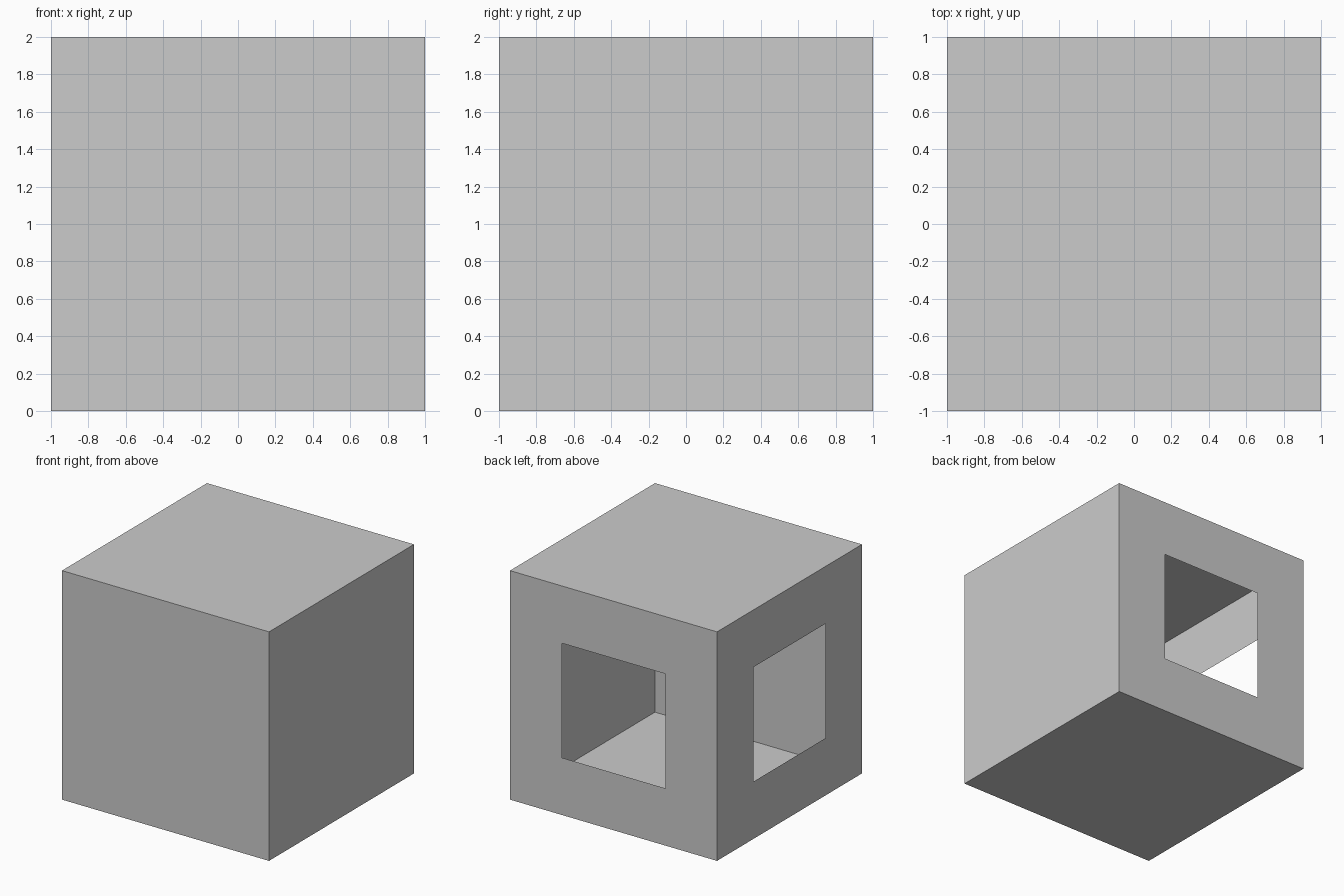
import bpy
import bmesh

if "Cube" in bpy.data.objects:
    bpy.data.objects.remove(bpy.data.objects["Cube"])

# Hollow box: a thin shell, 2 units on each side, standing on z = 0
bm = bmesh.new()
bmesh.ops.create_cube(bm, size=2.0)
bmesh.ops.translate(bm, verts=bm.verts, vec=(0, 0, 1))

# Square window openings in the back (+y) and left (-x) walls
walls = [f for f in bm.faces if f.normal.y > 0.9 or f.normal.x < -0.9]
bmesh.ops.inset_individual(bm, faces=walls, thickness=0.5, use_even_offset=True)
bmesh.ops.delete(bm, geom=walls, context='FACES')

mesh = bpy.data.meshes.new("box_shell")
bm.to_mesh(mesh)
bm.free()
box = bpy.data.objects.new("box_shell", mesh)
bpy.context.collection.objects.link(box)
